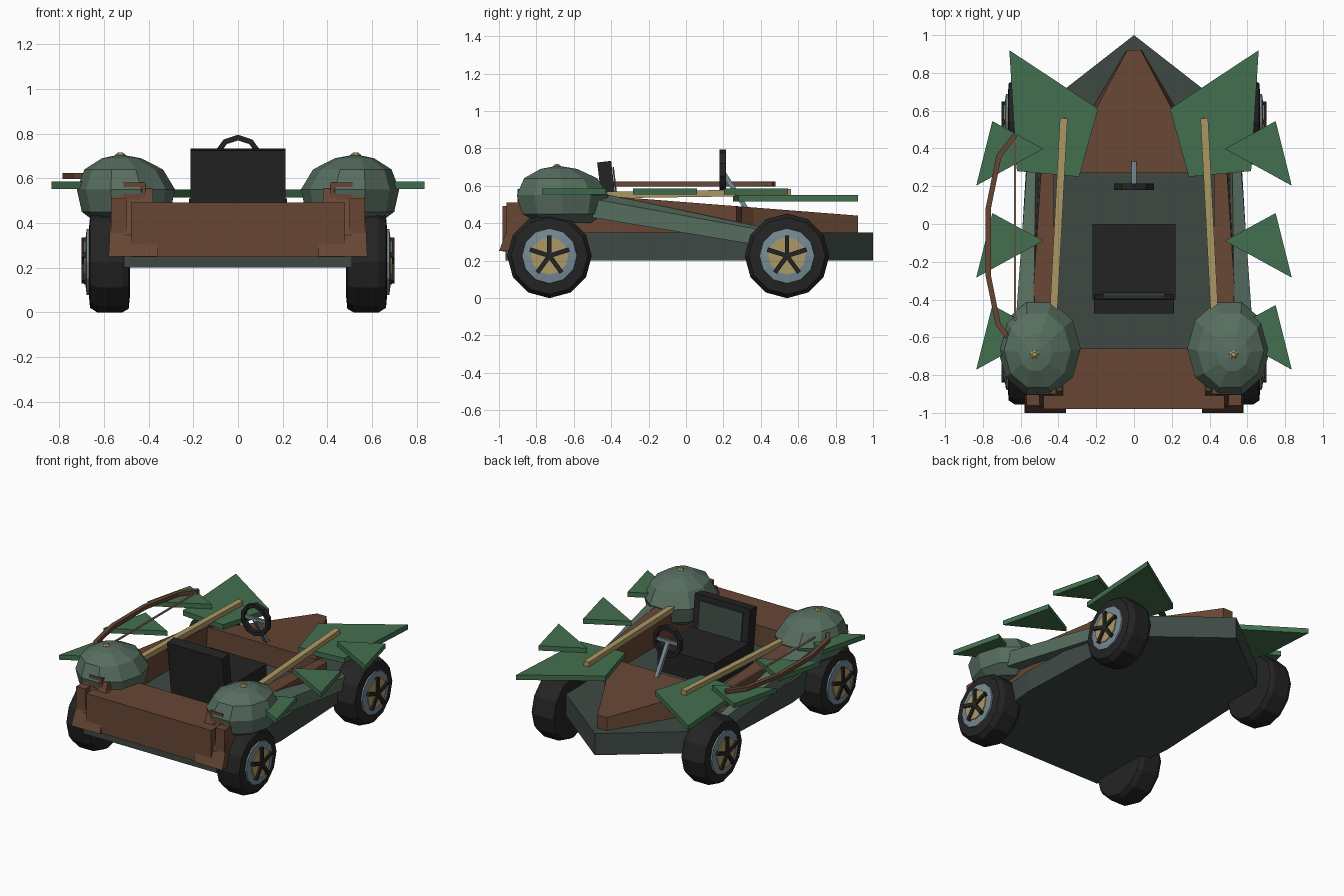
import bpy, bmesh, math
from mathutils import Vector, Matrix

if "Cube" in bpy.data.objects:
    bpy.data.objects.remove(bpy.data.objects["Cube"])


def material(name, r, g, b):
    m = bpy.data.materials.new(name)
    m.diffuse_color = [((c / 255 + 0.055) / 1.055) ** 2.4 for c in (r, g, b)] + [1]
    m.use_nodes = True
    m.node_tree.nodes["Principled BSDF"].inputs["Base Color"].default_value = m.diffuse_color
    return m


HULL = material("dark hull green", 62, 73, 68)
MOSS = material("moss grey green", 87, 110, 96)
LEAF = material("leaf green", 66, 112, 78)
BARK = material("bark brown", 103, 70, 52)
GOLD = material("pale wood gold", 172, 152, 100)
BLACK = material("rubber black", 36, 36, 36)
STEEL = material("blue grey metal", 118, 138, 148)
CORD = material("cord tan", 150, 125, 105)


def add(name, verts, faces, mat):
    bm = bmesh.new()
    vs = [bm.verts.new(v) for v in verts]
    for f in faces:
        bm.faces.new([vs[i] for i in f])
    bmesh.ops.recalc_face_normals(bm, faces=bm.faces)
    me = bpy.data.meshes.new(name)
    bm.to_mesh(me)
    bm.free()
    ob = bpy.data.objects.new(name, me)
    bpy.context.collection.objects.link(ob)
    me.materials.append(mat)
    return ob


def loft(name, rings, mat, close=False):
    """Skin equal-length rings of points; cap the ends, or close into a loop."""
    n, k = len(rings[0]), len(rings)
    faces = [(a * n + i, a * n + (i + 1) % n, (a + 1) % k * n + (i + 1) % n, (a + 1) % k * n + i)
             for a in range(k if close else k - 1) for i in range(n)]
    if not close:
        faces += [tuple(range(n)), tuple(range((k - 1) * n, k * n))]
    return add(name, [p for r in rings for p in r], faces, mat)


def prism(name, pts, z0, z1, mat, shrink=1.0):
    """Plan outline raised from z0 to z1; z1 may depend on y."""
    top = z1 if callable(z1) else (lambda y: z1)
    return loft(name, [[(x, y, z0) for x, y in pts],
                       [(x * shrink, y, top(y)) for x, y in pts]], mat)


def box(name, c, size, mat, tilt=0):
    x, y, z = [s / 2 for s in size]
    m = Matrix.Translation(c) @ Matrix.Rotation(tilt, 4, 'X')
    return loft(name, [[m @ Vector(p) for p in ((-x, -y, h), (x, -y, h), (x, y, h), (-x, y, h))]
                       for h in (-z, z)], mat)


def bar(name, path, w, h, mat):
    """Rectangular rod along a path."""
    rings = []
    for i, p in enumerate(path):
        d = Vector(path[min(i + 1, len(path) - 1)]) - Vector(path[max(i - 1, 0)])
        side = d.cross(Vector((0, 0, 1))).normalized()
        up = side.cross(d).normalized()
        rings.append([Vector(p) + side * a * w / 2 + up * b * h / 2
                      for a, b in ((-1, -1), (1, -1), (1, 1), (-1, 1))])
    return loft(name, rings, mat)


def both(half):
    return half + [(-x, y) for x, y in reversed(half) if x]


def circle_x(x, r, c, n, turn=0):
    return [(x, c[0] + r * math.sin(turn + math.tau * i / n), c[1] + r * math.cos(turn + math.tau * i / n))
            for i in range(n)]


def crest(y):
    return 0.512 - 0.078 * y


# Hull and bodywork
prism("hull", both([(0, 1), (0.5, 0.61), (0.54, 0.35), (0.57, -0.35), (0.51, -0.965)]), 0.2, 0.35, HULL)
prism("hood", both([(0.04, 0.92), (0.37, 0.36), (0.47, 0.27)]), 0.35, crest, BARK, 0.9)
box("rear_trunk", (0, -0.82, 0.37), (0.96, 0.32, 0.245), BARK)

# Seat
box("seat_cushion", (0, -0.2, 0.43), (0.44, 0.4, 0.16), BLACK)
box("seat_back", (0, -0.415, 0.54), (0.425, 0.075, 0.38), BLACK, 0.12)
box("seat_back_pad", (0, -0.374, 0.57), (0.33, 0.008, 0.26), HULL, 0.12)

# Steering wheel and column
ring = []
for i in range(10):
    a = math.tau * (i + 0.5) / 10
    ring.append([(r * math.cos(a), y, 0.685 + r * math.sin(a))
                 for r, y in ((0.085, 0.18), (0.11, 0.18), (0.11, 0.215), (0.085, 0.215))])
loft("steering_wheel", ring, BLACK, True)
bar("steering_column", [(0, 0.19, 0.685), (0, 0.32, 0.48)], 0.025, 0.025, STEEL)
box("steering_spoke", (0, 0.2, 0.685), (0.18, 0.015, 0.022), STEEL)

for s, side in ((-1, "left"), (1, "right")):
    def flip(pts):
        return [(s * p[0],) + tuple(p[1:]) for p in pts]

    # Cockpit side wall
    prism(side + "_side_wall", flip([(0.43, 0.3), (0.5, 0.27), (0.54, -0.33), (0.52, -0.9), (0.42, -0.9), (0.43, -0.33)]),
          0.35, crest, BARK, 0.985)
    # Sloping fender between the wheels
    loft(side + "_fender", [flip(r) for r in (
        [(0.5, -0.5, 0.43), (0.62, -0.5, 0.43), (0.625, -0.5, 0.53), (0.53, -0.5, 0.57)],
        [(0.5, 0.4, 0.28), (0.565, 0.4, 0.28), (0.56, 0.4, 0.365), (0.52, 0.4, 0.38)])], MOSS)
    # Notched bark plate wrapped on the rear corner, leaning forward
    plate = [(0.36, 0.25), (0.58, 0.25), (0.565, 0.54), (0.5, 0.51), (0.44, 0.5), (0.435, 0.555),
             (0.38, 0.555), (0.38, 0.5), (0.36, 0.47)]
    loft(side + "_rear_plate", [flip([(x, d - 1 + (z - 0.25) * 0.38, z) for x, z in plate])
                                for d in (0, 0.05)], BARK)
    box(side + "_rear_cheek", (s * 0.535, -0.86, 0.385), (0.07, 0.2, 0.25), BARK)

    # Faceted dome pod with rivet
    prof = [(0.15, 0.4, 0), (0.225, 0.45, 0), (0.25, 0.55, 0), (0.2, 0.64, 0.01), (0.1, 0.69, 0.02), (0.012, 0.705, 0.025)]
    loft(side + "_dome", [[(s * (0.502 + t) + 0.88 * r * math.cos(math.tau * i / 10),
                            -0.66 - t + 1.03 * r * math.sin(math.tau * i / 10), z)
                           for i in range(10)] for r, z, t in prof], MOSS)
    loft(side + "_dome_rivet", [[(s * 0.527 + r * math.cos(math.tau * i / 6), -0.69 + r * math.sin(math.tau * i / 6), z)
                                 for i in range(6)] for r, z in ((0.026, 0.69), (0.024, 0.705), (0.012, 0.715))], GOLD)

    # Wooden pole
    bar(side + "_pole", [(s * 0.425, -0.45, 0.55), (s * 0.372, 0.56, 0.565)], 0.04, 0.035, GOLD)

    # Leaves
    prism(side + "_front_leaf", flip([(0.66, 0.92), (0.19, 0.61), (0.29, 0.25), (0.62, 0.28)]), 0.515, 0.55, LEAF)
    for k in range(3):
        y = 0.545 - 0.487 * k
        prism(f"{side}_side_leaf_{k + 1}", flip([(0.75, y), (0.48, y - 0.147), (0.835, y - 0.342)]), 0.552, 0.585, LEAF)

    # Wheels: tyre, rim, hub disc, five spokes
    for y, end in ((-0.73, "front"), (0.54, "back")):
        c, name = (y, 0.225), f"{side}_{end}_"
        loft(name + "tyre", [circle_x(s * x, r, c, 12) for x, r in
                             ((0.485, 0.16), (0.49, 0.21), (0.52, 0.226), (0.63, 0.226), (0.663, 0.205), (0.668, 0.15))], BLACK)
        loft(name + "rim", [circle_x(s * x, r, c, 12) for x, r in ((0.65, 0.15), (0.678, 0.147), (0.684, 0.1))], STEEL)
        loft(name + "hub", [circle_x(s * x, 0.1, c, 12) for x in (0.67, 0.69)], GOLD)
        for i in range(5):
            a = math.tau * i / 5
            m = Matrix.Translation((s * 0.692, *c)) @ Matrix.Rotation(a, 4, 'X')
            loft(f"{name}spoke_{i + 1}", [[m @ Vector((x, w, z)) for x, w in
                                           ((-0.01, -0.012), (0.01, -0.012), (0.01, 0.012), (-0.01, 0.012))]
                                          for z in (0, 0.11)], BLACK)

# Bow and string on the left
bar("bow", [(-0.63, 0.47, 0.61), (-0.715, 0.36, 0.61), (-0.772, 0.08, 0.61), (-0.772, -0.27, 0.61),
            (-0.72, -0.53, 0.61), (-0.65, -0.62, 0.61)], 0.028, 0.026, BARK)
bar("bow_string", [(-0.63, 0.46, 0.61), (-0.63, -0.6, 0.61)], 0.01, 0.01, CORD)
